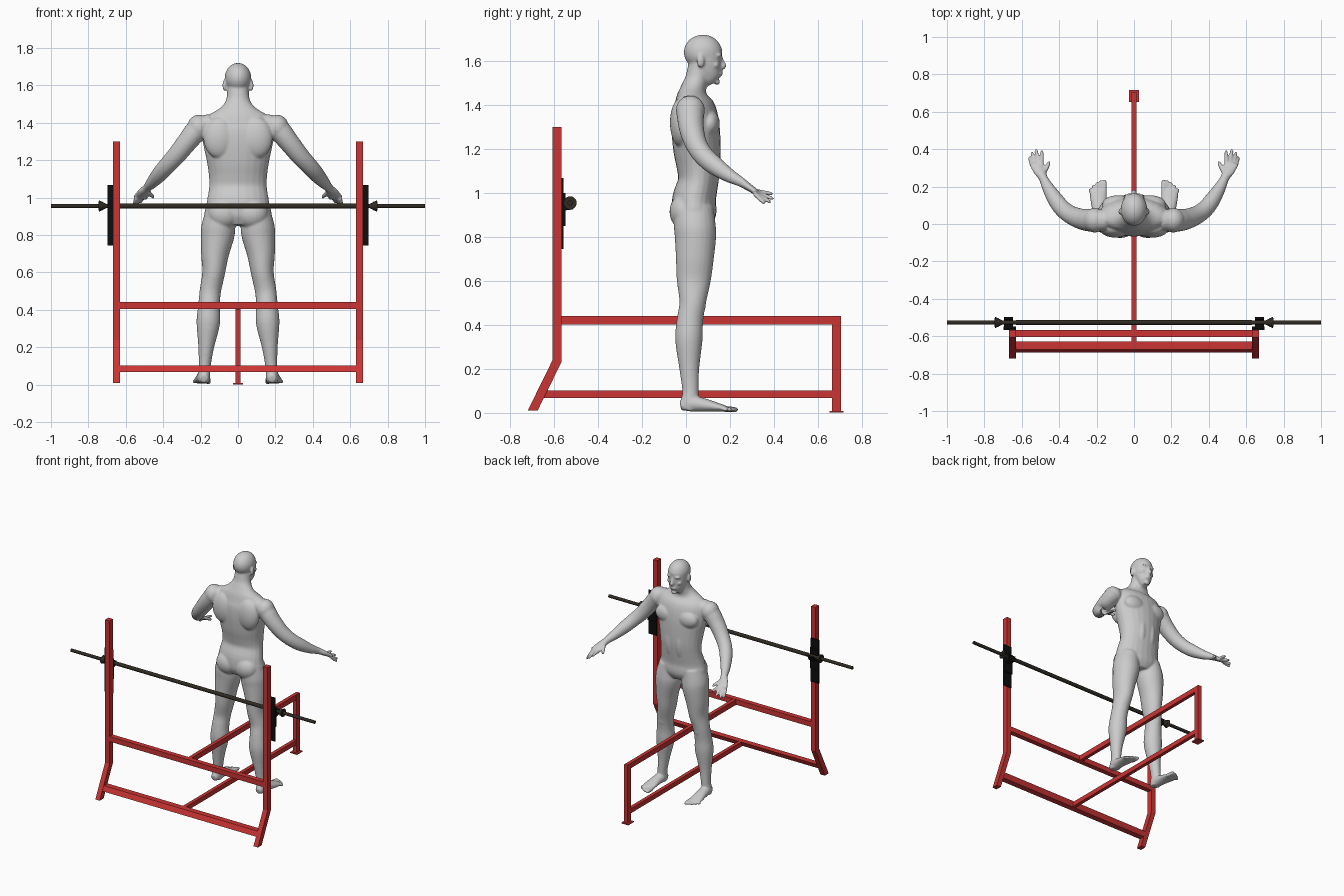
import bpy, bmesh, math
from mathutils import Vector, Matrix

if "Cube" in bpy.data.objects:
    bpy.data.objects.remove(bpy.data.objects["Cube"])


def material(name, rgb):
    m = bpy.data.materials.new(name)
    m.use_nodes = True
    m.diffuse_color = (*rgb, 1)
    m.node_tree.nodes["Principled BSDF"].inputs["Base Color"].default_value = (*rgb, 1)
    return m


RED = material("red paint", (0.6, 0.035, 0.035))
GREY = material("figure grey", (0.6, 0.6, 0.6))
BLACK = material("black", (0.004, 0.004, 0.004))
STEEL = material("dark steel", (0.03, 0.023, 0.016))


def finish(bm, name, mat):
    bmesh.ops.recalc_face_normals(bm, faces=bm.faces)
    me = bpy.data.meshes.new(name)
    bm.to_mesh(me)
    bm.free()
    me.materials.append(mat)
    ob = bpy.data.objects.new(name, me)
    bpy.context.collection.objects.link(ob)
    return ob


def box(name, mat, x, y, z):
    """Box from three (low, high) ranges."""
    bm = bmesh.new()
    size = Matrix.Diagonal((x[1] - x[0], y[1] - y[0], z[1] - z[0], 1))
    mid = Matrix.Translation([sum(r) / 2 for r in (x, y, z)])
    bmesh.ops.create_cube(bm, size=1, matrix=mid @ size)
    return finish(bm, name, mat)


def extrude_x(name, mat, outline, x0, x1):
    """Solid from a (y, z) outline, extruded along x."""
    bm = bmesh.new()
    face = bm.faces.new([bm.verts.new((x0, y, z)) for y, z in outline])
    new = bmesh.ops.extrude_face_region(bm, geom=[face])["geom"]
    bmesh.ops.translate(bm, vec=(x1 - x0, 0, 0),
                        verts=[v for v in new if isinstance(v, bmesh.types.BMVert)])
    return finish(bm, name, mat)


def rod(name, mat, x0, x1, r0, r1, y, z):
    bm = bmesh.new()
    place = Matrix.Translation(((x0 + x1) / 2, y, z)) @ Matrix.Rotation(math.pi / 2, 4, 'Y')
    bmesh.ops.create_cone(bm, cap_ends=True, segments=20, radius1=r0, radius2=r1,
                          depth=x1 - x0, matrix=place)
    ob = finish(bm, name, mat)
    bpy.ops.object.select_all(action='DESELECT')
    bpy.context.view_layer.objects.active = ob
    ob.select_set(True)
    bpy.ops.object.shade_smooth_by_angle()


# Rack frame
upright = [(-.566, 1.3), (-.607, 1.3), (-.607, .24), (-.72, .01), (-.675, .01), (-.566, .232)]
for side, s in (("right", -1), ("left", 1)):
    extrude_x(side + "_upright", RED, upright, s * .631, s * .667)
box("upper_cross_beam", RED, (-.632, .632), (-.603, -.566), (.404, .442))
extrude_x("lower_cross_beam", RED, [(-.688, .068), (-.645, .068), (-.628, .103), (-.671, .103)],
          -.632, .632)
box("upper_rail", RED, (-.013, .013), (-.566, .705), (.402, .44))
box("lower_rail", RED, (-.013, .013), (-.645, .67), (.068, .102))
box("rear_post", RED, (-.014, .014), (.664, .705), (.008, .439))
box("rear_foot_plate", RED, (-.028, .028), (.652, .717), (.002, .009))

# Bar holders and barbell
BAR = (-.527, .955)
for side, s in (("right", -1), ("left", 1)):
    xs = sorted((s * .632, s * .699))
    box(side + "_holder_plate", BLACK, xs, (-.566, -.558), (.745, 1.068))
    box(side + "_holder_pad", BLACK, xs, (-.56, -.549), (.85, 1.0))
    extrude_x(side + "_hook", BLACK,
              [(-.555, .96), (-.555, .92), (-.515, .925), (-.498, .96), (-.508, .965), (-.527, .94)],
              s * .648, s * .695)
    ends = (.705, .742) if s > 0 else (-.742, -.705)
    radii = (.012, .03) if s < 0 else (.03, .012)
    rod(side + "_collar", STEEL, *ends, *radii[::-1], *BAR)
    rod(side + "_collar_ring", STEEL, *sorted((s * .725, s * .745)), .024, .024, *BAR)
rod("bar", STEEL, -1, 1, .0115, .0115, *BAR)
rod("bar_grip", STEEL, -.63, .63, .0135, .0135, *BAR)

# Standing figure: overlapping lofts and ellipsoids fused into one skin
body = bmesh.new()


def smooth_rows(rows, steps=4):
    """Catmull-Rom interpolation of rows of numbers."""
    rows = [Vector(r) for r in rows]
    pts = [rows[0]] + rows + [rows[-1]]
    out = []
    for a, b, c, d in zip(pts, pts[1:], pts[2:], pts[3:]):
        for i in range(steps):
            t = i / steps
            out.append(b + (c - a) * (t / 2) + (a * 2 - b * 5 + c * 4 - d) * (t * t / 2)
                       + (b * 3 - a - c * 3 + d) * (t ** 3 / 2))
    return out + [rows[-1]]


def loft(rows, s=1, sides=24):
    """Rows are x, y, z, half width, half depth; s mirrors in x."""
    rows = smooth_rows([(r[0] * s, *r[1:]) for r in rows])
    rings = []
    for i, r in enumerate(rows):
        before, after = rows[max(i - 1, 0)], rows[min(i + 1, len(rows) - 1)]
        t = Vector(after[:3]) - Vector(before[:3])
        t.normalize()
        u = Vector((1, 0, 0)) - t * t.x
        u.normalize()
        v = t.cross(u)
        ring = []
        for k in range(sides):
            a = math.tau * k / sides
            ring.append(body.verts.new(Vector(r[:3]) + u * (r[3] * math.cos(a)) + v * (r[4] * math.sin(a))))
        rings.append(ring)
    for lo, hi in zip(rings, rings[1:]):
        for k in range(sides):
            j = (k + 1) % sides
            body.faces.new((lo[k], lo[j], hi[j], hi[k]))
    body.faces.new(rings[0][::-1])
    body.faces.new(rings[-1])


def blob(x, y, z, *radii):
    bmesh.ops.create_uvsphere(body, u_segments=24, v_segments=16, radius=1,
                              matrix=Matrix.Translation((x, y, z)) @ Matrix.Diagonal((*radii, 1)))


def digit(base, tip, r, s):
    """Finger or toe with a rounded end."""
    base, tip = Vector(base), Vector(tip)
    loft([(*base.lerp(tip, f), r * k, r * k) for f, k in ((0, 1), (.5, 1), (.85, .85), (1, .4))], s, 12)


# Torso and neck
loft([(0, .035, .85, .09, .075), (0, .037, .9, .175, .1), (0, .037, .97, .168, .1),
      (0, .055, 1.05, .155, .092), (0, .057, 1.12, .156, .1), (0, .05, 1.2, .168, .108),
      (0, .043, 1.3, .188, .11), (0, .037, 1.38, .188, .1), (0, .03, 1.435, .165, .075),
      (0, .035, 1.475, .1, .058), (0, .05, 1.52, .064, .053), (0, .068, 1.6, .056, .054)])
# Head and face
blob(0, .077, 1.64, .071, .087, .08)
loft([(0, .12, 1.497, .022, .024), (0, .112, 1.515, .04, .043), (0, .105, 1.55, .055, .056),
      (0, .095, 1.59, .064, .069), (0, .085, 1.64, .069, .081)])
loft([(0, .152, 1.622, .008, .012), (0, .163, 1.595, .01, .013), (0, .17, 1.578, .015, .014),
      (0, .162, 1.568, .012, .01)])
blob(0, .153, 1.543, .024, .015, .013)
blob(0, .142, 1.505, .02, .013, .014)

for s in (-1, 1):
    # Ears, brows and cheeks
    blob(s * .073, .066, 1.6, .01, .018, .031)
    blob(s * .028, .146, 1.627, .026, .018, .009)
    blob(s * .038, .133, 1.582, .02, .019, .015)
    # Chest, back, abdomen and seat muscles
    blob(s * .085, .108, 1.315, .085, .046, .062)
    blob(s * .1, -.025, 1.32, .085, .048, .11)
    blob(s * .04, .11, 1.13, .04, .048, .13)
    blob(s * .075, -.01, .915, .085, .065, .08)
    blob(s * .21, .02, 1.375, .062, .066, .068)
    # Leg
    loft([(.09, .035, .93, .08, .09), (.104, .04, .85, .09, .095), (.109, .043, .8, .09, .094),
          (.123, .04, .7, .075, .086), (.13, .035, .6, .061, .077), (.148, .03, .5, .057, .06),
          (.155, .018, .42, .058, .06), (.159, .013, .33, .063, .062), (.17, .015, .2, .042, .045),
          (.178, .02, .1, .032, .037), (.182, .015, .045, .034, .04), (.182, .012, .012, .03, .036)], s)
    blob(s * .148, .06, .49, .033, .03, .045)
    # Foot and toes
    loft([(.182, -.025, .032, .022, .022), (.183, .02, .042, .035, .036), (.187, .08, .036, .038, .031),
          (.19, .14, .026, .045, .021), (.192, .185, .018, .044, .013)], s)
    for i in range(5):
        x = .158 + .018 * i
        digit((x, .17, .018), (x + .002 * i, .238 - .003 * i * i, .014), .014 if i == 0 else .01, s)
    # Arm and palm
    loft([(.14, .02, 1.405, .045, .05), (.21, .02, 1.37, .06, .062), (.27, .024, 1.3, .055, .057),
          (.33, .045, 1.225, .05, .05), (.38, .08, 1.17, .046, .046), (.42, .13, 1.125, .042, .043),
          (.46, .195, 1.08, .032, .032), (.485, .245, 1.053, .024, .023), (.503, .28, 1.03, .033, .018),
          (.522, .325, 1.0, .04, .013)], s)
    # Fingers and thumb
    for base, tip in (((.494, .31, 1.01), (.492, .398, .995)), ((.511, .318, 1.003), (.523, .402, .972)),
                      ((.53, .318, .998), (.547, .388, .955)), ((.545, .31, .998), (.56, .36, .95))):
        digit(base, tip, .0105, s)
    digit((.485, .265, 1.035), (.45, .335, 1.0), .012, s)

figure = finish(body, "standing_figure", GREY)
remesh = figure.modifiers.new("fuse", 'REMESH')
remesh.mode = 'VOXEL'
remesh.voxel_size = .006
remesh.use_smooth_shade = True
soften = figure.modifiers.new("soften", 'SMOOTH')
soften.factor = .5
soften.iterations = 6
bpy.context.view_layer.objects.active = figure
for mod in ("fuse", "soften"):
    bpy.ops.object.modifier_apply(modifier=mod)
